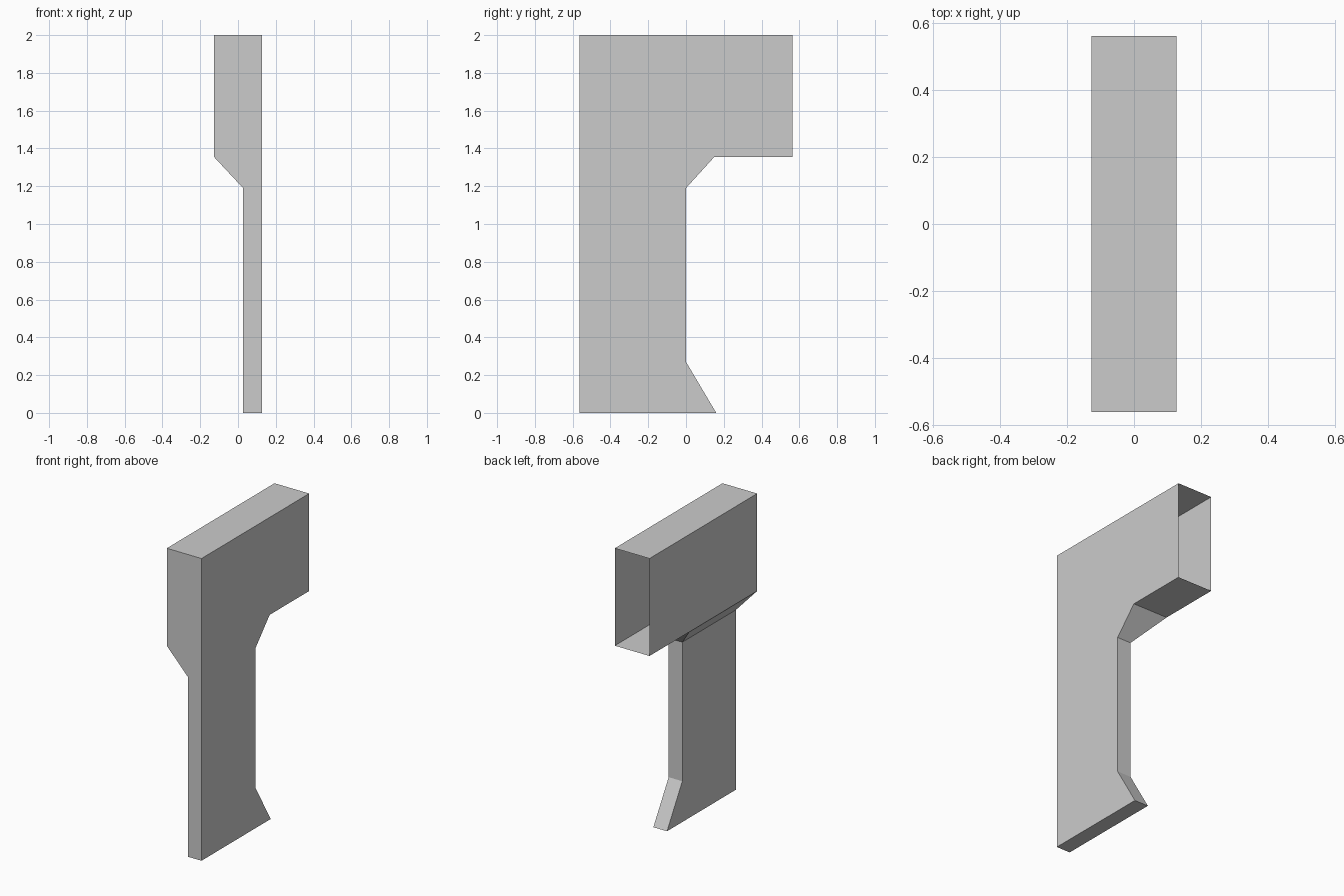
import bpy
import bmesh

cube = bpy.data.objects.get("Cube")
if cube:
    bpy.data.objects.remove(cube, do_unlink=True)

# Single sheet metal colour
metal = bpy.data.materials.new("light grey metal")
metal.use_nodes = True
grey = (0.6, 0.6, 0.6, 1.0)
metal.diffuse_color = grey
metal.node_tree.nodes["Principled BSDF"].inputs["Base Color"].default_value = grey

# Key dimensions
OUTER, STEM, BOX = 0.127, 0.027, -0.127   # x of flat side, stem side, box side
FRONT, BACK = -0.563, 0.563
NECK, FLOOR, TOP = 1.19, 1.355, 2.0

# Side outline as (y, z), with the x reached on the stepped side
outline = [
    (FRONT, 0, STEM), (0.16, 0, STEM), (0, 0.27, STEM), (0, NECK, STEM),
    (0.15, FLOOR, BOX), (BACK, FLOOR, BOX), (BACK, TOP, BOX),
    (FRONT, TOP, BOX), (FRONT, FLOOR, BOX), (FRONT, NECK, STEM),
]

bm = bmesh.new()
flat = [bm.verts.new((OUTER, y, z)) for y, z, x in outline]
step = [bm.verts.new((x, y, z)) for y, z, x in outline]

# Flat side
bm.faces.new(flat)

# Stepped side: stem, sloping neck, box
for panel in ((0, 1, 2, 3, 9), (9, 3, 4, 8), (8, 4, 5, 6, 7)):
    bm.faces.new([step[i] for i in reversed(panel)])

# Walls between the sides; the back end of the box stays open
OPENING = 5
FRONT_START = 7
for i in range(FRONT_START):
    if i != OPENING:
        bm.faces.new((flat[i], step[i], step[i + 1], flat[i + 1]))

# One-piece front wall
front = (7, 8, 9, 0)
bm.faces.new([flat[i] for i in reversed(front)] + [step[i] for i in front])

bmesh.ops.recalc_face_normals(bm, faces=bm.faces)
mesh = bpy.data.meshes.new("duct_boot")
bm.to_mesh(mesh)
bm.free()
mesh.materials.append(metal)
duct = bpy.data.objects.new("duct_boot", mesh)
bpy.context.collection.objects.link(duct)
